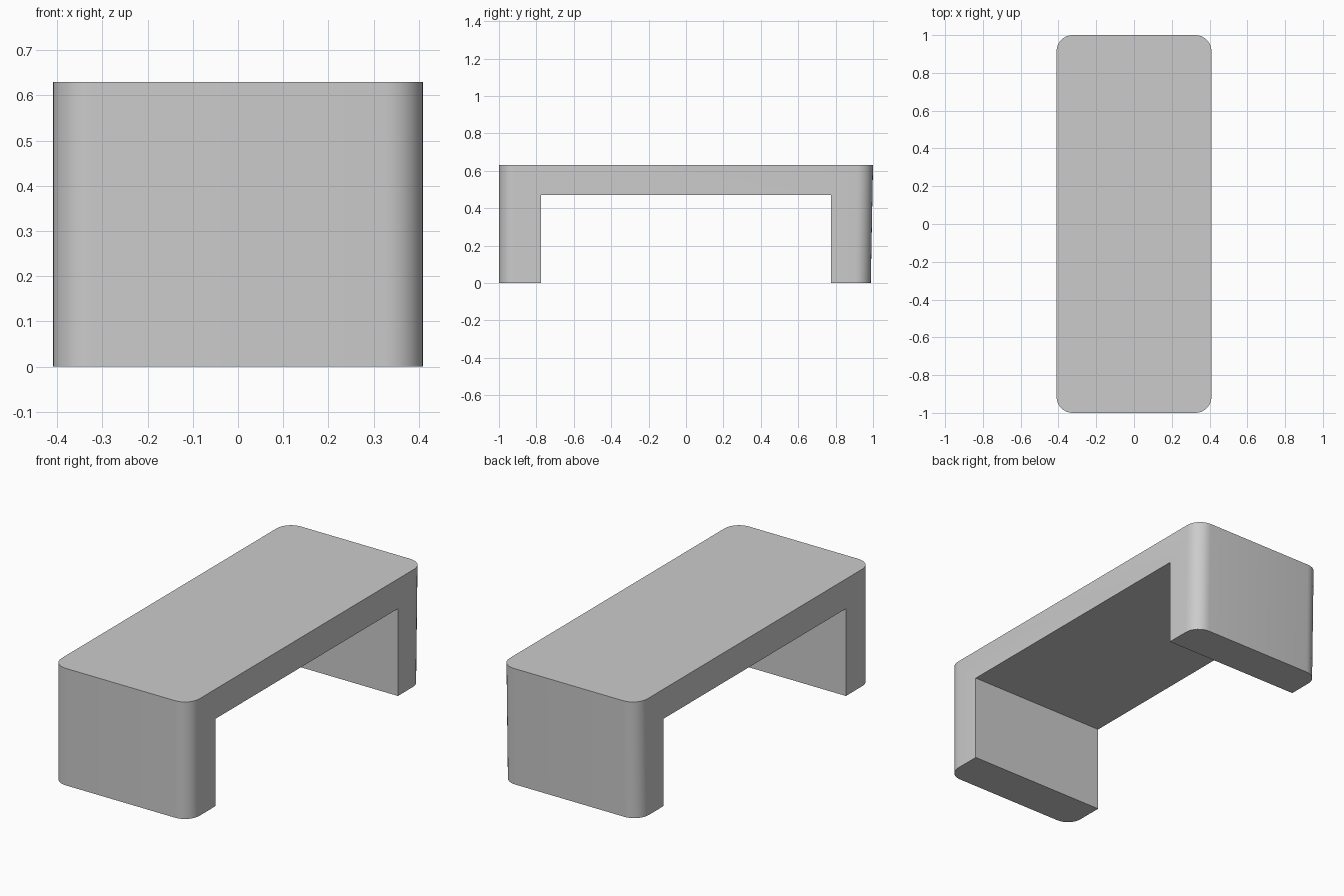
import bpy, bmesh

if "Cube" in bpy.data.objects:
    bpy.data.objects.remove(bpy.data.objects["Cube"])

HALF_X, HALF_Y, HEIGHT = 0.41, 1.0, 0.63
INNER_Y, UNDERSIDE = 0.775, 0.47
CORNER_RADIUS = 0.085
BACK_TAPER = 0.012

# U-shaped side profile (y, z)
profile = [(-HALF_Y, 0), (-INNER_Y, 0), (-INNER_Y, UNDERSIDE), (INNER_Y, UNDERSIDE),
           (INNER_Y, 0), (HALF_Y, 0), (HALF_Y, HEIGHT), (-HALF_Y, HEIGHT)]

bm = bmesh.new()
side = bm.faces.new([bm.verts.new((-HALF_X, y, z)) for y, z in profile])

# Extrude the profile across the width
ext = bmesh.ops.extrude_face_region(bm, geom=[side])
new_verts = [g for g in ext["geom"] if isinstance(g, bmesh.types.BMVert)]
bmesh.ops.translate(bm, verts=new_verts, vec=(2 * HALF_X, 0, 0))
bmesh.ops.recalc_face_normals(bm, faces=bm.faces[:])

# Round the four outer vertical corners
corners = [e for e in bm.edges
           if all(abs(v.co.y) > HALF_Y - 0.01 for v in e.verts)
           and abs(e.verts[0].co.z - e.verts[1].co.z) > 0.5]
bmesh.ops.bevel(bm, geom=corners, offset=CORNER_RADIUS, offset_type='OFFSET',
                segments=8, profile=0.5, affect='EDGES')

# Back end leans in very slightly at the foot
for v in bm.verts:
    if v.co.y > HALF_Y - CORNER_RADIUS - 0.01 and v.co.z < 0.01:
        v.co.y -= BACK_TAPER

mesh = bpy.data.meshes.new("bench")
bm.to_mesh(mesh)
bm.free()
bench = bpy.data.objects.new("bench", mesh)
bpy.context.collection.objects.link(bench)

# Smooth rounded corners, sharp edges elsewhere
bpy.context.view_layer.objects.active = bench
bench.select_set(True)
bpy.ops.object.shade_smooth_by_angle(angle=0.5)
